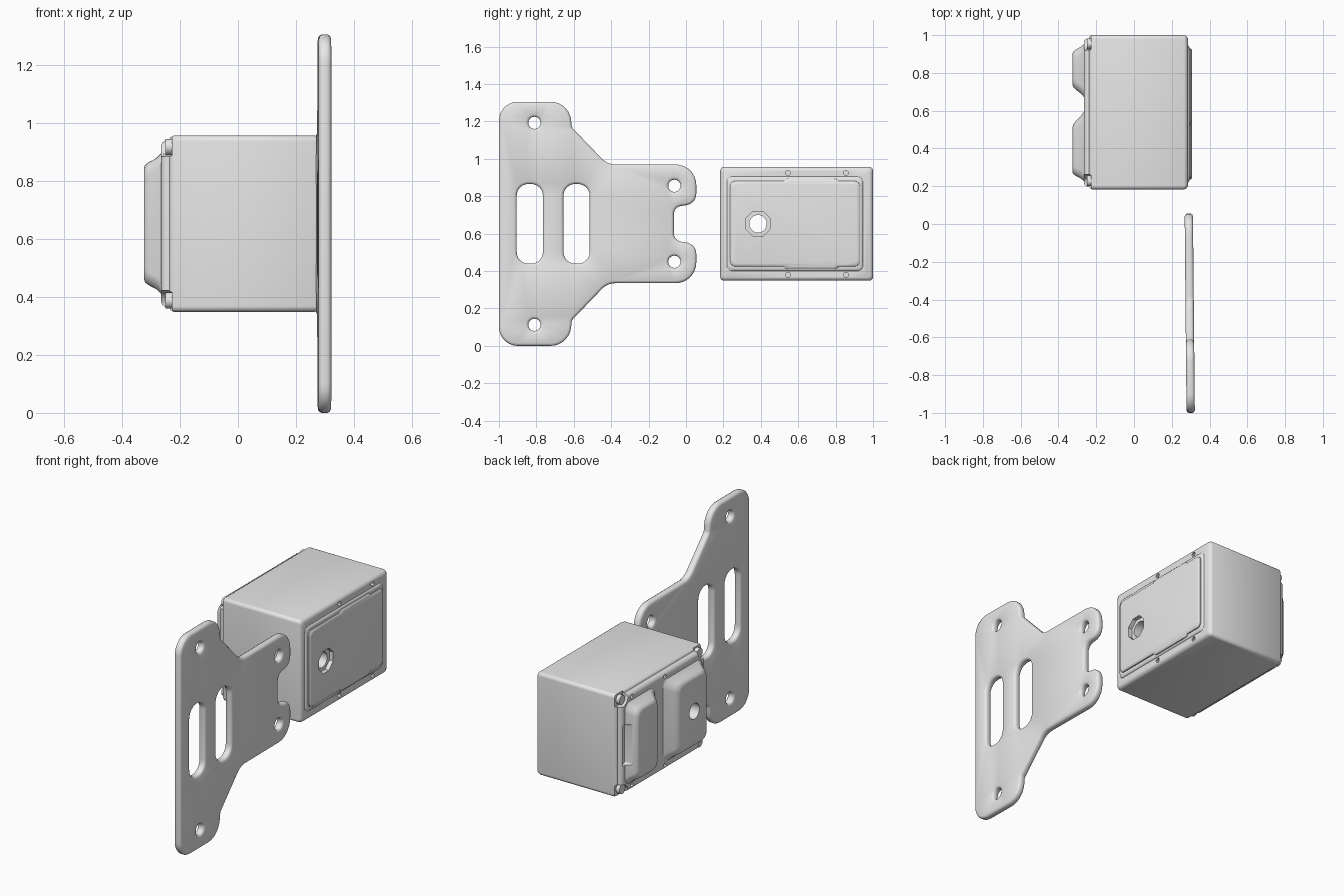
import bpy, bmesh, math
from mathutils import Vector

if "Cube" in bpy.data.objects:
    bpy.data.objects.remove(bpy.data.objects["Cube"])

MID = 0.6525  # height of the symmetry line
grey = bpy.data.materials.new("grey_metal")
grey.diffuse_color = (0.8, 0.8, 0.8, 1)
grey.use_nodes = True
grey.node_tree.nodes["Principled BSDF"].inputs["Base Color"].default_value = grey.diffuse_color


def finish(name, bm):
    bmesh.ops.recalc_face_normals(bm, faces=bm.faces)
    me = bpy.data.meshes.new(name)
    bm.to_mesh(me)
    bm.free()
    ob = bpy.data.objects.new(name, me)
    bpy.context.collection.objects.link(ob)
    me.materials.append(grey)
    return ob


def smooth(ob):
    bpy.ops.object.select_all(action='DESELECT')
    bpy.context.view_layer.objects.active = ob
    ob.select_set(True)
    bpy.ops.object.shade_smooth_by_angle(angle=math.radians(40))


def fillet(corners, n=7):
    """Round each corner (y, z, radius) of a closed polygon."""
    out = []
    for i, (y, z, r) in enumerate(corners):
        p = Vector((y, z))
        a = (Vector(corners[i - 1][:2]) - p).normalized()
        b = (Vector(corners[(i + 1) % len(corners)][:2]) - p).normalized()
        half = a.angle(b) / 2
        c = p + (a + b).normalized() * (r / math.sin(half))
        t = r / math.tan(half)
        u, v = p + a * t - c, p + b * t - c
        sweep = u.angle(v)
        for k in range(n + 1):
            f = k / n
            w = (u * math.sin((1 - f) * sweep) + v * math.sin(f * sweep)) / math.sin(sweep)
            out.append(c + w)
    return out


def rect(y0, y1, z0, z1, r, n=6):
    return fillet([(y0, z0, r), (y1, z0, r), (y1, z1, r), (y0, z1, r)], n)


def bridge(bm, rings):
    for a, b in zip(rings, rings[1:]):
        for i in range(len(a)):
            j = (i + 1) % len(a)
            bm.faces.new((a[i], a[j], b[j], b[i]))


def loft(name, rings):
    """Solid through rounded rectangles (x, y0, y1, half height, radius)."""
    bm = bmesh.new()
    loops = [[bm.verts.new((x, p.x, p.y)) for p in rect(y0, y1, MID - h, MID + h, r)]
             for x, y0, y1, h, r in rings]
    bridge(bm, loops)
    bm.faces.new(loops[0])
    bm.faces.new(loops[-1])
    return finish(name, bm)


def rod(name, x0, x1, y, z, r, n=16):
    bm = bmesh.new()
    loops = [[bm.verts.new((x, y + r * math.cos(2 * math.pi * (k + .5) / n),
                            z + r * math.sin(2 * math.pi * (k + .5) / n)))
              for k in range(n)] for x in (x0, x1)]
    bridge(bm, loops)
    bm.faces.new(loops[0])
    bm.faces.new(loops[1])
    return finish(name, bm)


def combine(ob, other, op):
    m = ob.modifiers.new("bool", 'BOOLEAN')
    m.operation, m.object, m.solver = op, other, 'EXACT'
    bpy.context.view_layer.objects.active = ob
    bpy.ops.object.modifier_apply(modifier=m.name)
    bpy.data.objects.remove(other, do_unlink=True)


def inset(loop, d, solid):
    """Move a loop into the material: inward for the outline, outward for holes."""
    n = len(loop)
    area = sum(loop[i - 1].x * loop[i].y - loop[i].x * loop[i - 1].y for i in range(n))
    s = (1 if area > 0 else -1) * (1 if solid else -1)
    out = []
    for i in range(n):
        t = (loop[(i + 1) % n] - loop[i - 1]).normalized()
        out.append(loop[i] + Vector((-t.y, t.x)) * d * s)
    return out


# Mounting plate: mirrored outline, two slots, four bolt holes
upper = [(-1, .6525, .1), (-.625, .6525, .11), (-.61, .515, .03), (-.42, .3175, .1),
         (.055, .3175, .11), (.055, .107, .062), (-.065, .09, .045)]
outline = fillet([(y, MID + h, r) for y, h, r in upper] +
                 [(y, MID - h, r) for y, h, r in reversed(upper)])
loops = [outline]
for y in (-.835, -.585):
    loops.append(rect(y - .07, y + .07, MID - .213, MID + .213, .062))
for y, h in ((-.81, .54), (-.062, .203)):
    for s in (1, -1):
        loops.append([Vector((y + .033 * math.cos(a), MID + s * h + .033 * math.sin(a)))
                      for a in (k * math.pi / 8 for k in range(16))])
bm = bmesh.new()
front_edges, back_edges = [], []
section = [(-.022, .014), (-.018, .005), (-.010, 0), (.010, 0), (.018, .005), (.022, .014)]
for idx, lp in enumerate(loops):
    rings = [[bm.verts.new((.2905 - .0095 * p.x + x, p.x, p.y)) for p in inset(lp, d, idx == 0)]
             for x, d in section]
    bridge(bm, rings)
    for ring, store in ((rings[0], front_edges), (rings[-1], back_edges)):
        store += [bm.edges.get((ring[i - 1], ring[i])) for i in range(len(ring))]
for edges in (front_edges, back_edges):
    bmesh.ops.triangle_fill(bm, edges=edges, use_beauty=True)
smooth(finish("mounting_plate", bm))

# Housing body with rounded edges
body = loft("housing", [
    (-.238, .200, .985, .288, .02), (-.233, .190, .995, .298, .02),
    (-.222, .183, 1.0, .304, .02), (.265, .183, 1.0, .304, .02),
    (.278, .188, .995, .299, .02), (.285, .200, .983, .287, .02)])

# Rear cover with pockets at its corners
cover = loft("rear_cover", [
    (-.215, .196, .985, .291, .03), (-.25, .199, .982, .288, .03),
    (-.26, .206, .975, .281, .03), (-.265, .216, .965, .271, .03)])
combine(body, cover, 'UNION')
for y in (.208, .975):
    for s in (1, -1):
        combine(body, rod("pocket", -.4, -.228, y, MID + s * .285, .055), 'DIFFERENCE')
        combine(body, rod("screw_boss", -.25, -.2, y + (.02 if y < .5 else -.02),
                          MID + s * .265, .028), 'UNION')

# Two flared bulges on the rear cover
steps = [(-.255, 0, .252), (-.268, .15, .240), (-.282, .38, .226),
         (-.308, .65, .212), (-.321, .85, .202), (-.325, 1, .190)]
for base, top in (((.222, .605), (.272, .515)), ((.665, .958), (.735, .905))):
    bulge = loft("rear_bulge", [
        (x, base[0] + (top[0] - base[0]) * f, base[1] + (top[1] - base[1]) * f, h, .045)
        for x, f, h in steps])
    combine(body, bulge, 'UNION')

# Stepped panel on the opposite face
for y0, y1, h, x in ((.216, .948, .254, .294), (.234, .932, .230, .308), (.515, .825, .243, .306)):
    panel = loft("side_panel", [
        (.27, y0, y1, h, .03), (x - .008, y0 + .002, y1 - .002, h - .002, .03),
        (x - .002, y0 + .008, y1 - .008, h - .008, .03),
        (x, y0 + .018, y1 - .018, h - .018, .025)])
    combine(body, panel, 'UNION')

# Through hole with an octagonal countersink, screw holes, side slot
combine(body, rod("tunnel", -.5, .5, .385, MID, .047), 'DIFFERENCE')
combine(body, rod("countersink", .283, .5, .385, MID, .072, 8), 'DIFFERENCE')
for y in (.545, .855):
    for s in (1, -1):
        combine(body, rod("screw_hole", .255, .4, y, MID + s * .272, .014, 8), 'DIFFERENCE')
        combine(body, rod("screw_hole", -.4, -.235, y + .03, MID + s * .262, .013, 8), 'DIFFERENCE')
combine(body, loft("slot", [(-.296, .925, .99, .12, .008), (-.245, .925, .958, .12, .008)]), 'DIFFERENCE')
smooth(body)
